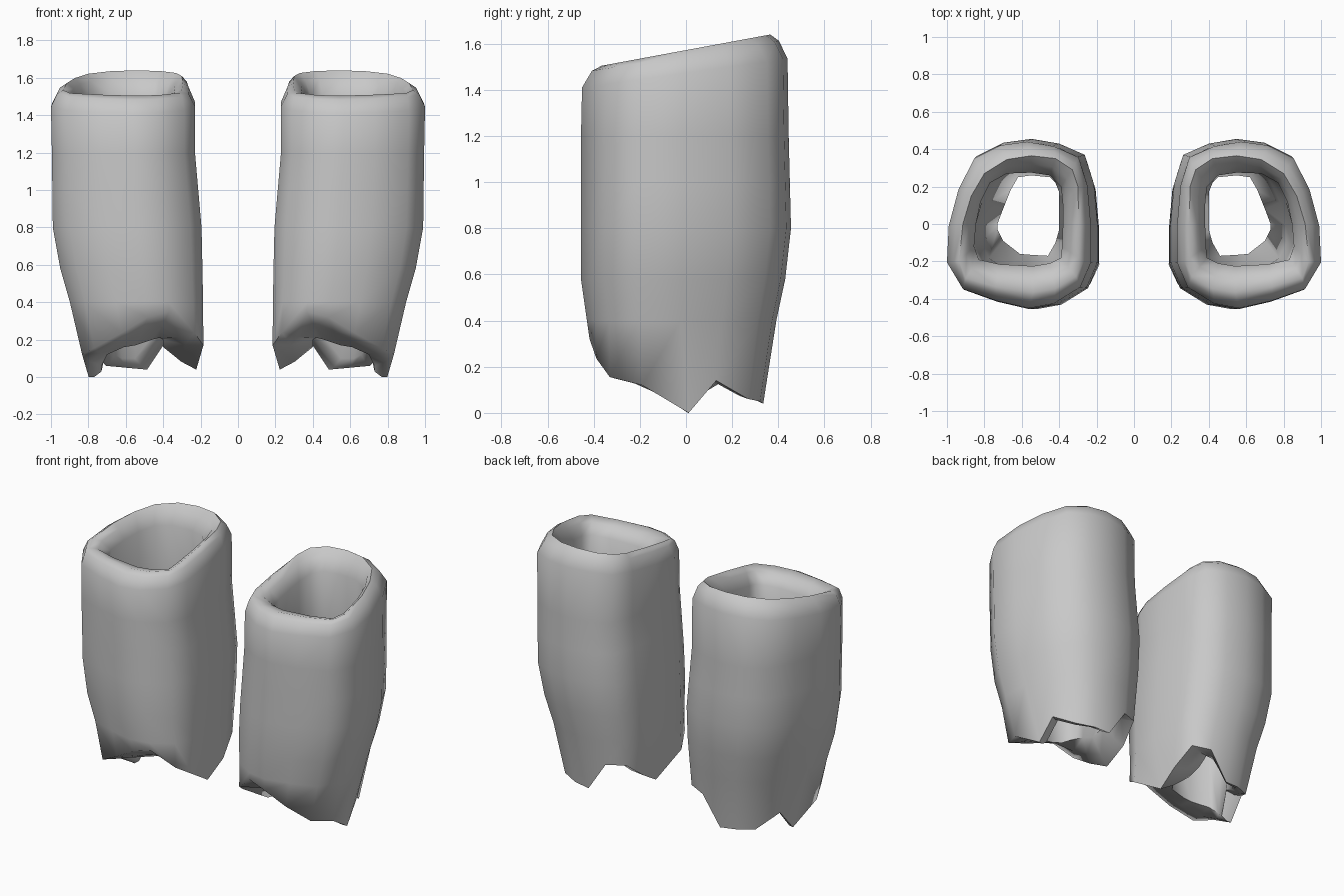
import bpy, bmesh, math

if "Cube" in bpy.data.objects:
    bpy.data.objects.remove(bpy.data.objects["Cube"])

# outline of one cuff, seen from above, counter-clockwise from the inner front
OUTLINE = [(.19, -.2), (.25, -.335), (.4, -.425), (.54, -.45), (.72, -.41), (.91, -.345),
           (1, -.2), (.99, 0), (.935, .2), (.845, .37), (.7, .44), (.55, .46),
           (.4, .435), (.26, .375), (.21, .22), (.19, 0)]
UNIT = [((x - .19) / .81, (y + .45) / .91) for x, y in OUTLINE]

# extent of the outer wall by height: z, x min, x max, y min, y max
EXTENT = [(0, .235, .805, -.30, .33), (.17, .185, .845, -.43, .35), (.3, .185, .87, -.415, .37),
          (.58, .19, .95, -.455, .43), (.8, .195, .99, -.455, .455),
          (1.2, .23, .995, -.455, .445), (1.43, .23, 1, -.45, .44), (1.7, .23, 1, -.45, .44)]

# crest of the rolled rim and the squarish throat just inside it
CREST = [(.30, -.18), (.31, -.28), (.42, -.345), (.54, -.365), (.74, -.335), (.90, -.29),
         (.935, -.2), (.915, 0), (.87, .15), (.80, .27), (.68, .345), (.55, .365),
         (.42, .35), (.33, .29), (.30, .2), (.295, 0)]
THROAT = [(.385, -.12), (.39, -.18), (.45, -.21), (.54, -.225), (.72, -.215), (.83, -.19),
          (.855, -.12), (.845, 0), (.82, .12), (.77, .22), (.68, .27), (.55, .275),
          (.45, .26), (.39, .2), (.38, .1), (.38, 0)]

# height of the scalloped lower edge, and the narrow lower opening of the lining
HEM = [.17, .24, .35, .32, .235, .155, .12, 0, .14, .06, .05, .04, .23, .24, .13, .04]
OPENING = [(.40, -.03, .2), (.42, -.10, .21), (.46, -.17, .2), (.55, -.165, .17),
           (.61, -.16, .16), (.70, -.09, .12), (.73, -.03, .06), (.73, 0, .03),
           (.70, .08, .17), (.66, .18, .12), (.62, .25, .1), (.55, .26, .1),
           (.45, .25, .23), (.42, .22, .26), (.40, .17, .19), (.40, .07, .16)]


def place(uv, box, z):
    x0, x1, y0, y1 = box
    return (x0 + uv[0] * (x1 - x0), y0 + uv[1] * (y1 - y0), z)


def wall(uv, z):
    for a, b in zip(EXTENT, EXTENT[1:]):
        if z <= b[0]:
            t = (z - a[0]) / (b[0] - a[0])
            return place(uv, [p + t * (q - p) for p, q in zip(a[1:], b[1:])], z)


def tilt(outline, z, slope):
    return [(x, y, z + slope * y) for x, y in outline]


def mix(a, b, t):
    return [tuple(p + t * (q - p) for p, q in zip(u, v)) for u, v in zip(a, b)]


def lining(t, bulge):
    """Ring between throat and opening, swelling towards the outer wall."""
    ring = mix(throat, OPENING, t)
    outer = [wall(uv, p[2]) for uv, p in zip(UNIT, ring)]
    return mix(ring, outer, bulge)


# rings from the hem up the outside, over the rolled rim and down the lining
hem = [wall(uv, z) for uv, z in zip(UNIT, HEM)]
rings = [hem]
rings += [[wall(uv, z) for uv in UNIT] for z in (.4, .58, .8, 1.0, 1.2)]
shoulder = [wall(uv, 1.41 + .125 * uv[1]) for uv in UNIT]
crest = tilt(CREST, 1.572, .185)
throat = tilt(THROAT, 1.47, .16)
bevel = [(x, y, z + .025) for x, y, z in mix(shoulder, crest, .5)]
lip = [(x, y, z + .02) for x, y, z in mix(crest, throat, .5)]
rings += [shoulder, bevel, crest, lip, throat, lining(.3, .18), lining(.65, .25), OPENING]
# rolled underside between opening and hem
rings.append([(x, y, z - .012) for x, y, z in mix(OPENING, hem, .55)])

grey = bpy.data.materials.new("grey")
grey.diffuse_color = (.58, .58, .58, 1)
grey.use_nodes = True
grey.node_tree.nodes["Principled BSDF"].inputs["Base Color"].default_value = grey.diffuse_color


def cuff(name, side):
    bm = bmesh.new()
    vs = [[bm.verts.new((side * x, y, max(z, 0))) for x, y, z in r] for r in rings]
    n = len(UNIT)
    for k, a in enumerate(vs):
        b = vs[(k + 1) % len(vs)]
        for i in range(n):
            j = (i + 1) % n
            bm.faces.new((a[i], a[j], b[j], b[i]))
    bmesh.ops.recalc_face_normals(bm, faces=bm.faces)
    me = bpy.data.meshes.new(name)
    bm.to_mesh(me)
    bm.free()
    me.materials.append(grey)
    ob = bpy.data.objects.new(name, me)
    bpy.context.collection.objects.link(ob)
    bpy.ops.object.select_all(action='DESELECT')
    ob.select_set(True)
    bpy.context.view_layer.objects.active = ob
    bpy.ops.object.shade_smooth_by_angle(angle=math.radians(70))


cuff("right_leg_cuff", 1)
cuff("left_leg_cuff", -1)
